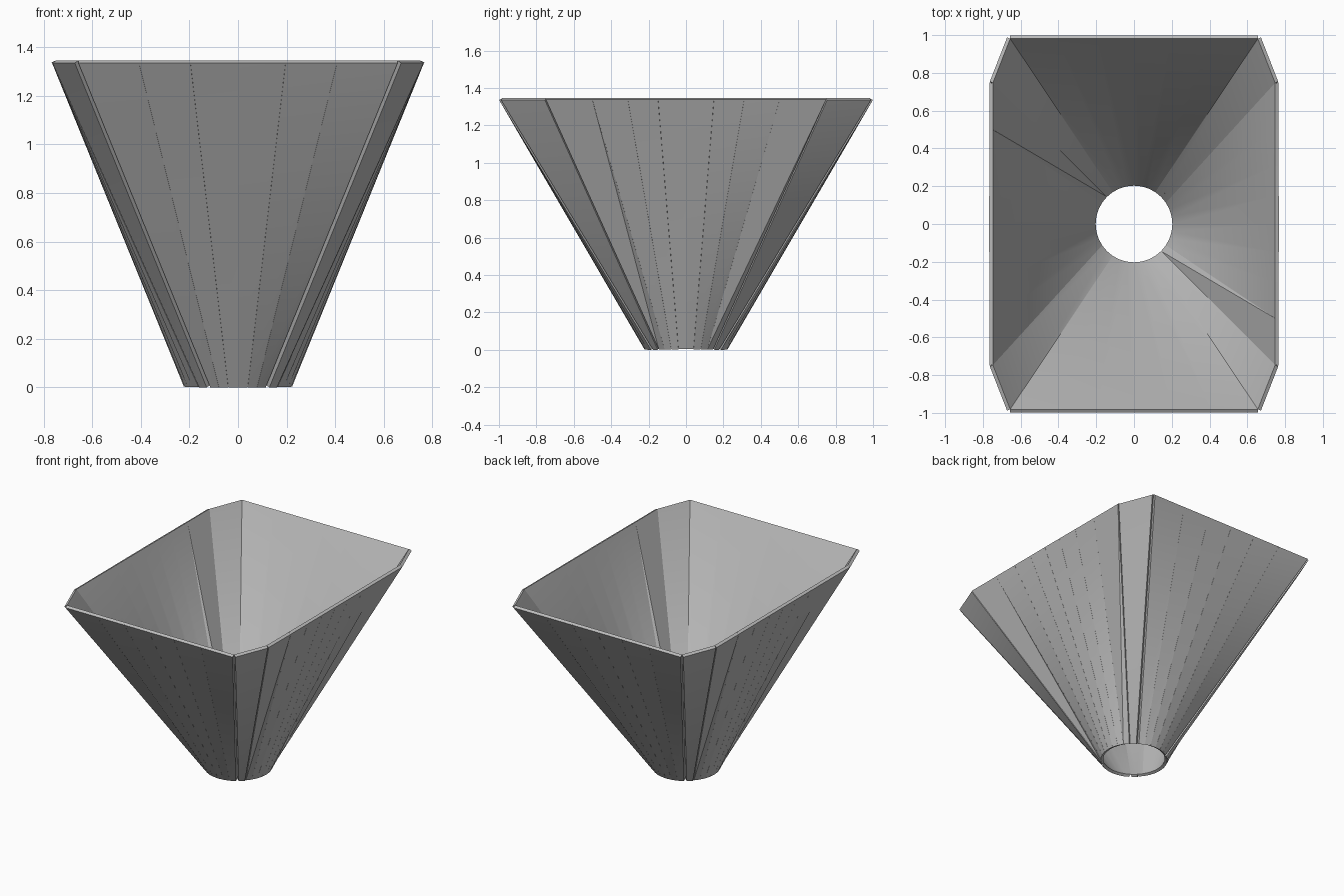
import bpy, bmesh
from math import sin, cos, tau, radians
from mathutils import Vector

cube = bpy.data.objects.get("Cube")
if cube:
    bpy.data.objects.remove(cube)

SEGMENTS = 32
RADIUS = 0.203                 # outlet hole
HALF_X, HALF_Y = 0.747, 0.981  # inlet rectangle
BOTTOM, TOP = 0.011, 1.346
THICKNESS = 0.021

steel = bpy.data.materials.new("grey_steel")
steel.use_nodes = True
grey = (0.5, 0.5, 0.5, 1)
steel.diffuse_color = grey
steel.node_tree.nodes["Principled BSDF"].inputs["Base Color"].default_value = grey


def ring_points(i):
    """Outlet circle point and the inlet rectangle point on the same ray."""
    a = tau * i / SEGMENTS
    c, s = cos(a), sin(a)
    reach = min(HALF_X / max(abs(c), 1e-6), HALF_Y / max(abs(s), 1e-6))
    return (Vector((RADIUS * c, RADIUS * s, BOTTOM)),
            Vector((reach * c, reach * s, TOP)))


def finish(name, bm):
    mesh = bpy.data.meshes.new(name)
    bm.to_mesh(mesh)
    bm.free()
    mesh.materials.append(steel)
    obj = bpy.data.objects.new(name, mesh)
    bpy.context.collection.objects.link(obj)
    bpy.ops.object.select_all(action="DESELECT")
    obj.select_set(True)
    bpy.context.view_layer.objects.active = obj
    bpy.ops.object.shade_smooth_by_angle(angle=radians(30))


rays = [ring_points(i) for i in range(SEGMENTS)]

# Inner sheet: round outlet lofted to the rectangular inlet, facing inwards
bm = bmesh.new()
low = [bm.verts.new(r[0]) for r in rays]
high = [bm.verts.new(r[1]) for r in rays]
for i in range(SEGMENTS):
    j = (i + 1) % SEGMENTS
    bm.faces.new((low[i], high[j], low[j]))
    bm.faces.new((low[i], high[i], high[j]))
finish("hopper_lining", bm)

# Outer plates: each strip thickened along its own normal, leaving fine grooves
bm = bmesh.new()
for i in range(SEGMENTS):
    (b0, t0), (b1, t1) = rays[i], rays[(i + 1) % SEGMENTS]
    normal = (t1 - b0).cross(t0 - b1).normalized()
    corners = (b0, b1, t1, t0)
    inner = [bm.verts.new(p) for p in corners]
    outer = [bm.verts.new(p + normal * THICKNESS) for p in corners]
    bm.faces.new((outer[0], outer[1], outer[2]))
    bm.faces.new((outer[0], outer[2], outer[3]))
    for k in range(4):
        n = (k + 1) % 4
        bm.faces.new((inner[k], inner[n], outer[n], outer[k]))
finish("hopper_plates", bm)
